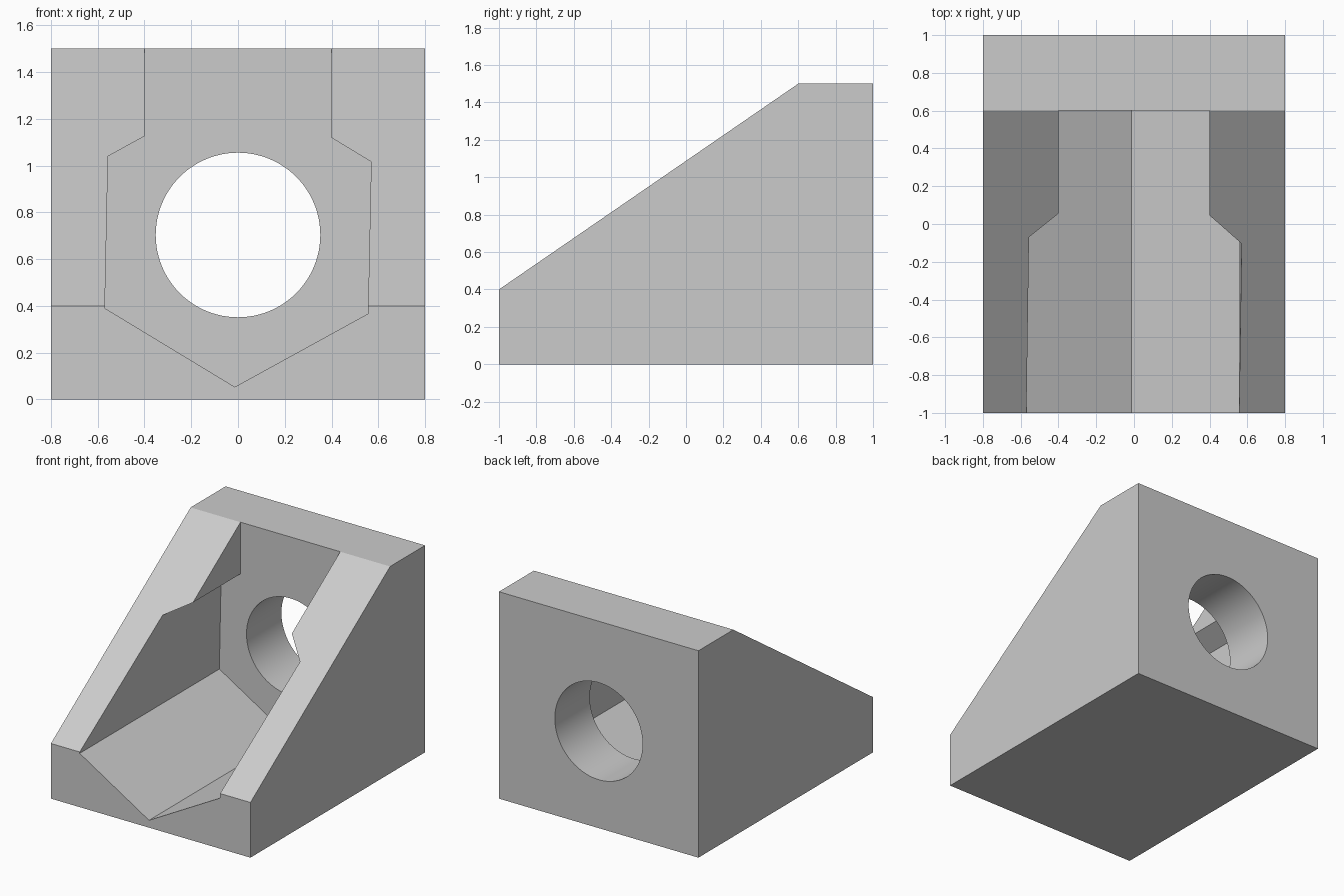
import bpy, bmesh
from math import sin, cos, radians, tau
from mathutils import Vector

cube = bpy.data.objects.get("Cube")
if cube:
    bpy.data.objects.remove(cube, do_unlink=True)

grey = bpy.data.materials.new("light grey")
grey.use_nodes = True
grey.diffuse_color = (0.6, 0.6, 0.6, 1)
grey.node_tree.nodes["Principled BSDF"].inputs["Base Color"].default_value = grey.diffuse_color


def prism(name, outline, offset):
    """Extrude a closed outline of 3D points along offset."""
    bm = bmesh.new()
    face = bm.faces.new([bm.verts.new(p) for p in outline])
    side = bmesh.ops.extrude_face_region(bm, geom=[face])
    moved = [v for v in side["geom"] if isinstance(v, bmesh.types.BMVert)]
    bmesh.ops.translate(bm, verts=moved, vec=offset)
    bmesh.ops.recalc_face_normals(bm, faces=bm.faces)
    mesh = bpy.data.meshes.new(name)
    bm.to_mesh(mesh)
    bm.free()
    mesh.materials.append(grey)
    obj = bpy.data.objects.new(name, mesh)
    bpy.context.collection.objects.link(obj)
    return obj


def ring(radius, sides, start, z):
    return [Vector((radius * cos(start + tau * i / sides), 0,
                    z + radius * sin(start + tau * i / sides))) for i in range(sides)]


def at_x(a, b, x):
    return a.lerp(b, (x - a.x) / (b.x - a.x))


AXIS_Z = 0.703   # height of the bore axis
WALL_Y = 0.6     # front of the back wall
SLOT = 0.4       # half width of the upper slot

# Wedge body with a flat-topped back wall
side_profile = [(-1, 0), (1, 0), (1, 1.5), (WALL_Y, 1.5), (-1, 0.4)]
body = prism("wedge_bracket", [(-0.8, y, z) for y, z in side_profile], (1.6, 0, 0))

# Slightly turned hexagonal pocket, opening upward through a slot
top, left_up, left_low, bottom, right_low, right_up = ring(0.65, 6, radians(88.8), AXIS_Z)
outline = [Vector((-SLOT, 0, 2)), at_x(left_up, top, -SLOT), left_up, left_low, bottom,
           right_low, right_up, at_x(right_up, top, SLOT), Vector((SLOT, 0, 2))]
pocket = prism("pocket_cutter", [(p.x, -1.5, p.z) for p in outline], (0, 1.5 + WALL_Y, 0))

# Round bore through the back wall
bore = prism("bore_cutter", [(p.x, 0.3, p.z) for p in ring(0.352, 96, 0, AXIS_Z)], (0, 1, 0))

bpy.context.view_layer.objects.active = body
body.select_set(True)
for cutter in (pocket, bore):
    mod = body.modifiers.new(cutter.name, "BOOLEAN")
    mod.operation = "DIFFERENCE"
    mod.solver = "EXACT"
    mod.object = cutter
    bpy.ops.object.modifier_apply(modifier=mod.name)
    bpy.data.objects.remove(cutter, do_unlink=True)

bpy.ops.object.shade_smooth_by_angle(angle=radians(20))
